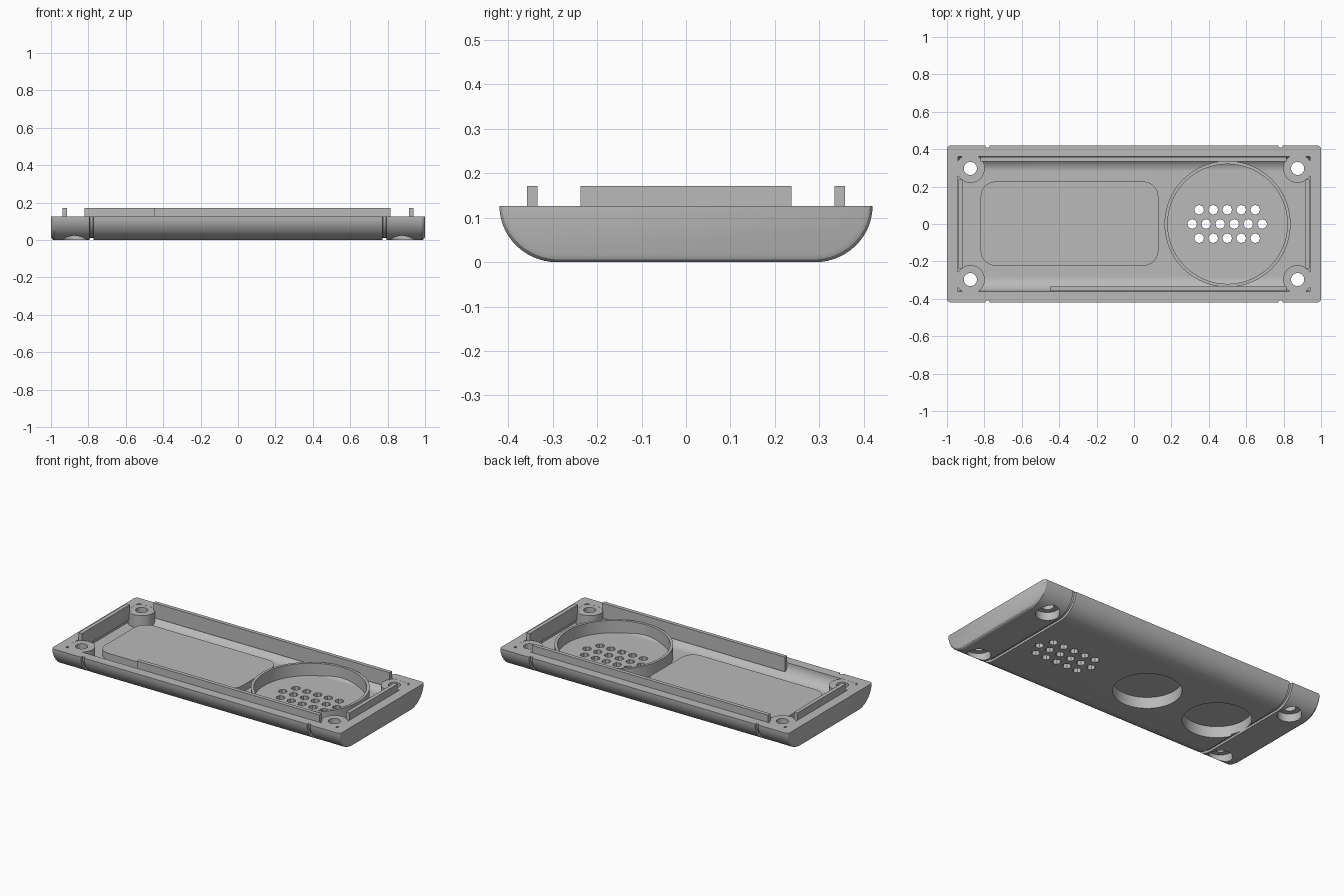
import bpy, bmesh, math
from mathutils import Matrix

old = bpy.data.objects.get("Cube")
if old:
    bpy.data.objects.remove(old, do_unlink=True)

grey = bpy.data.materials.new("matte_grey")
grey.use_nodes = True
COLOUR = (0.49, 0.49, 0.49, 1)
grey.diffuse_color = COLOUR
grey.node_tree.nodes["Principled BSDF"].inputs["Base Color"].default_value = COLOUR

RIM, LIP_TOP, FLOOR = 0.127, 0.172, 0.048


def finish(name, bm):
    bmesh.ops.recalc_face_normals(bm, faces=bm.faces)
    mesh = bpy.data.meshes.new(name)
    bm.to_mesh(mesh)
    bm.free()
    mesh.materials.append(grey)
    obj = bpy.data.objects.new(name, mesh)
    bpy.context.collection.objects.link(obj)
    return obj


def trough(half, bottom, radius, top, steps=14):
    """Open-topped section in (y, z) with rounded lower corners."""
    right = []
    for i in range(steps + 1):
        a = math.pi / 2 * i / steps
        right.append((half - radius * (1 - math.sin(a)),
                      bottom + (RIM - bottom) * (1 - math.cos(a))))
    if top > RIM:
        right.append((half, top))
    return right + [(-y, z) for y, z in reversed(right)]


def loft(name, stations):
    """Skin a list of (x, section) rings."""
    bm = bmesh.new()
    rings = [[bm.verts.new((x, y, z)) for y, z in sec] for x, sec in stations]
    n = len(rings[0])
    for a, b in zip(rings, rings[1:]):
        for i in range(n):
            j = (i + 1) % n
            bm.faces.new((a[i], a[j], b[j], b[i]))
    bm.faces.new(rings[0])
    bm.faces.new(rings[-1])
    return finish(name, bm)


def cylinder(name, x, y, r, z0, z1, sides=48):
    bm = bmesh.new()
    bmesh.ops.create_cone(bm, cap_ends=True, segments=sides, radius1=r, radius2=r,
                          depth=z1 - z0, matrix=Matrix.Translation((x, y, (z0 + z1) / 2)))
    return finish(name, bm)


def box(name, x0, x1, y0, y1, z0, z1, corner=0):
    bm = bmesh.new()
    bmesh.ops.create_cube(bm, size=1)
    for v in bm.verts:
        v.co = ((x0 + x1) / 2 + v.co.x * (x1 - x0), (y0 + y1) / 2 + v.co.y * (y1 - y0),
                (z0 + z1) / 2 + v.co.z * (z1 - z0))
    if corner:
        edges = [e for e in bm.edges if abs(e.verts[0].co.z - e.verts[1].co.z) > 0.01]
        bmesh.ops.bevel(bm, geom=edges, offset=corner, segments=8, profile=0.5, affect='EDGES')
    return finish(name, bm)


def combine(target, tool, operation):
    mod = target.modifiers.new(operation.lower(), 'BOOLEAN')
    mod.operation, mod.solver, mod.object = operation, 'EXACT', tool
    bpy.context.view_layer.objects.active = target
    bpy.ops.object.modifier_apply(modifier=mod.name)
    bpy.data.objects.remove(tool, do_unlink=True)


def cut(tool):
    combine(tray, tool, 'DIFFERENCE')


def add(tool):
    combine(tray, tool, 'UNION')


# Outer shell with softened ends and two shallow wrap-around grooves
def skin(inset):
    return trough(0.42 - inset, inset, 0.13, RIM)


half = [(1, 0.016), (0.995, 0.006), (0.985, 0), (0.794, 0), (0.792, 0.012),
        (0.774, 0.012), (0.772, 0)]
stations = [(-x, skin(i)) for x, i in half] + [(x, skin(i)) for x, i in reversed(half)]
tray = loft("tray", stations)

# Hollow interior
inner = trough(0.36, FLOOR, 0.08, 0.2)
cut(loft("cavity", [(-0.94, inner), (0.94, inner)]))

# Raised platform, speaker ring and corner screw bosses
add(box("platform", -0.82, 0.13, -0.223, 0.227, 0.035, 0.09, corner=0.08))
ring = cylinder("ring", 0.5, 0, 0.337, 0.035, 0.1255, 80)
combine(ring, cylinder("ring_bore", 0.5, 0, 0.32, FLOOR + 0.0005, 0.2, 80), 'DIFFERENCE')
add(ring)
corners = [(sx * 0.875, sy * 0.297) for sx in (-1, 1) for sy in (-1, 1)]
for x, y in corners:
    add(cylinder("boss", x, y, 0.077, 0.04, 0.1265))

# Screw holes with counterbores from below
for x, y in corners:
    cut(cylinder("screw_hole", x, y, 0.035, -0.1, 0.3, 32))
    cut(cylinder("counterbore", x, y, 0.068, -0.1, 0.05))

# Two round magnet pockets in the underside
for x in (-0.6, -0.095):
    cut(cylinder("magnet_pocket", x, 0, 0.193, -0.1, 0.07, 64))

# Speaker grille
for row, count in ((-1, 5), (0, 6), (1, 5)):
    for i in range(count):
        x = 0.498 + (i - (count - 1) / 2) * 0.075
        cut(cylinder("grille_hole", x, row * 0.076, 0.026, -0.1, FLOOR + 0.03, 8))

# Locating lips standing above the rim
box("back_lip", -0.82, 0.815, 0.334, 0.358, 0.08, LIP_TOP)
box("front_lip", -0.45, 0.815, -0.358, -0.334, 0.08, LIP_TOP)
for side, x in (("left", 0.927), ("right", -0.927)):
    box(side + "_lip", x - 0.012, x + 0.012, -0.238, 0.238, 0.08, LIP_TOP)

# Smooth curves, crisp edges
bpy.ops.object.select_all(action='DESELECT')
tray.select_set(True)
bpy.context.view_layer.objects.active = tray
bpy.ops.object.shade_smooth_by_angle(angle=math.radians(30))
